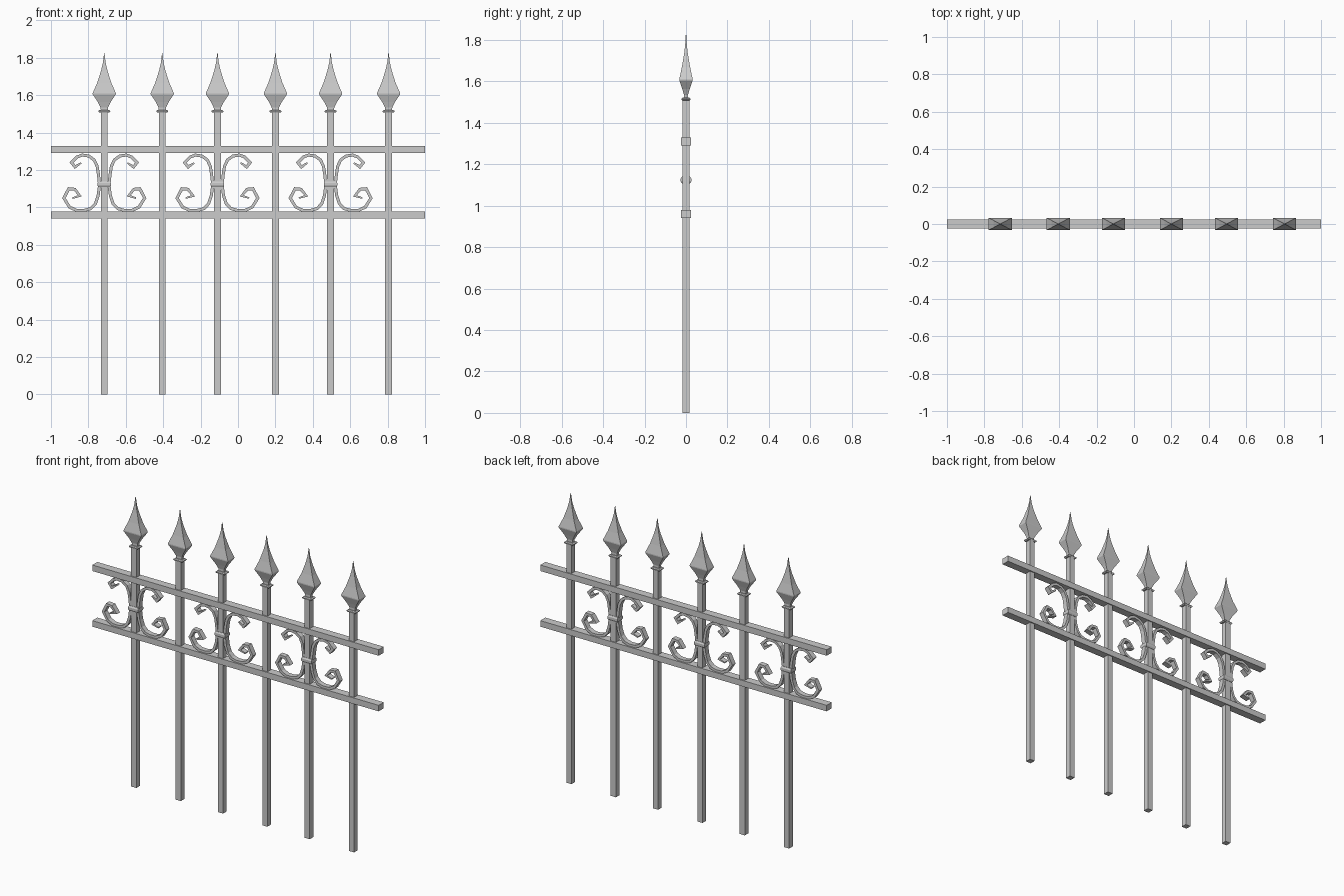
import bpy, bmesh
from mathutils import Vector

if "Cube" in bpy.data.objects:
    bpy.data.objects.remove(bpy.data.objects["Cube"])

POSTS = [-0.715, -0.405, -0.11, 0.20, 0.495, 0.805]
SCROLL_POSTS = POSTS[::2]


def finish(name, bm):
    bmesh.ops.recalc_face_normals(bm, faces=bm.faces)
    me = bpy.data.meshes.new(name)
    bm.to_mesh(me)
    bm.free()
    ob = bpy.data.objects.new(name, me)
    bpy.context.collection.objects.link(ob)
    return ob


def loft(bm, rings):
    """Skin a list of equal-length point rings and cap both ends."""
    vs = [[bm.verts.new(p) for p in r] for r in rings]
    n = len(vs[0])
    for a, b in zip(vs, vs[1:]):
        for i in range(n):
            j = (i + 1) % n
            bm.faces.new((a[i], a[j], b[j], b[i]))
    bm.faces.new(vs[0])
    bm.faces.new(vs[-1])


def stack(name, x, sections):
    """Rectangular sections (half x, half y, z) stacked upward."""
    bm = bmesh.new()
    loft(bm, [[(x - a, -b, z), (x + a, -b, z), (x + a, b, z), (x - a, b, z)]
              for a, b, z in sections])
    return finish(name, bm)


def ribbon(name, x, side, path, half_y=0.016, t=0.016):
    """Flat iron strip following an x-z path, tapering at its curled end."""
    pts = [Vector((side * px, 0, pz)) for px, pz in path]
    rings = []
    for i, p in enumerate(pts):
        d0 = (p - pts[max(i - 1, 0)]).normalized()
        d1 = (pts[min(i + 1, len(pts) - 1)] - p).normalized()
        d = (d0 + d1).normalized()
        w = t / 2 if i < len(pts) - 1 else t / 4
        w /= max(0.75, max(d.dot(d0), d.dot(d1)))
        n = Vector((-d.z, 0, d.x)) * w
        y = Vector((0, half_y, 0))
        c = p + Vector((x, 0, 0))
        rings.append([c + n + y, c - n + y, c - n - y, c + n - y])
    bm = bmesh.new()
    loft(bm, rings)
    return finish(name, bm)


# Posts with collars and spearheads
for x in POSTS:
    stack("post", x, [(0.018, 0.018, 0), (0.018, 0.018, 1.515)])
    stack("post_collar", x, [(0.027, 0.019, 1.507), (0.032, 0.022, 1.512),
                             (0.032, 0.022, 1.516), (0.025, 0.017, 1.521)])
    stack("spearhead", x, [(0.018, 0.010, 1.515), (0.020, 0.010, 1.535),
                           (0.034, 0.018, 1.563), (0.062, 0.032, 1.605),
                           (0.062, 0.032, 1.611), (0.037, 0.020, 1.668),
                           (0.017, 0.009, 1.732), (0.007, 0.004, 1.775),
                           (0.001, 0.001, 1.826)])

# Horizontal rails
for name, z in (("upper_rail", 1.31), ("lower_rail", 0.959)):
    stack(name, 0, [(1, 0.025, z - 0.019), (1, 0.025, z + 0.019)])

# Scrollwork: one strip up and one strip down on each side of every other post
UPPER = [(0.025, 1.12), (0.031, 1.175), (0.038, 1.22), (0.054, 1.254),
         (0.083, 1.275), (0.118, 1.280), (0.145, 1.270), (0.175, 1.240),
         (0.156, 1.216), (0.124, 1.238)]
LOWER = [(0.025, 1.12), (0.033, 1.062), (0.047, 1.02), (0.072, 0.994),
         (0.108, 0.984), (0.150, 0.985), (0.186, 1.002), (0.216, 1.050),
         (0.190, 1.100), (0.158, 1.097), (0.130, 1.062), (0.170, 1.050)]
for x in SCROLL_POSTS:
    for side in (-1, 1):
        ribbon("upper_scroll", x, side, UPPER)
        ribbon("lower_scroll", x, side, LOWER)
    # Clamp binding the scrolls to the post
    stack("scroll_clamp", x, [(0.031, 0.020, 1.108), (0.036, 0.026, 1.117),
                              (0.036, 0.026, 1.131), (0.031, 0.020, 1.140)])
